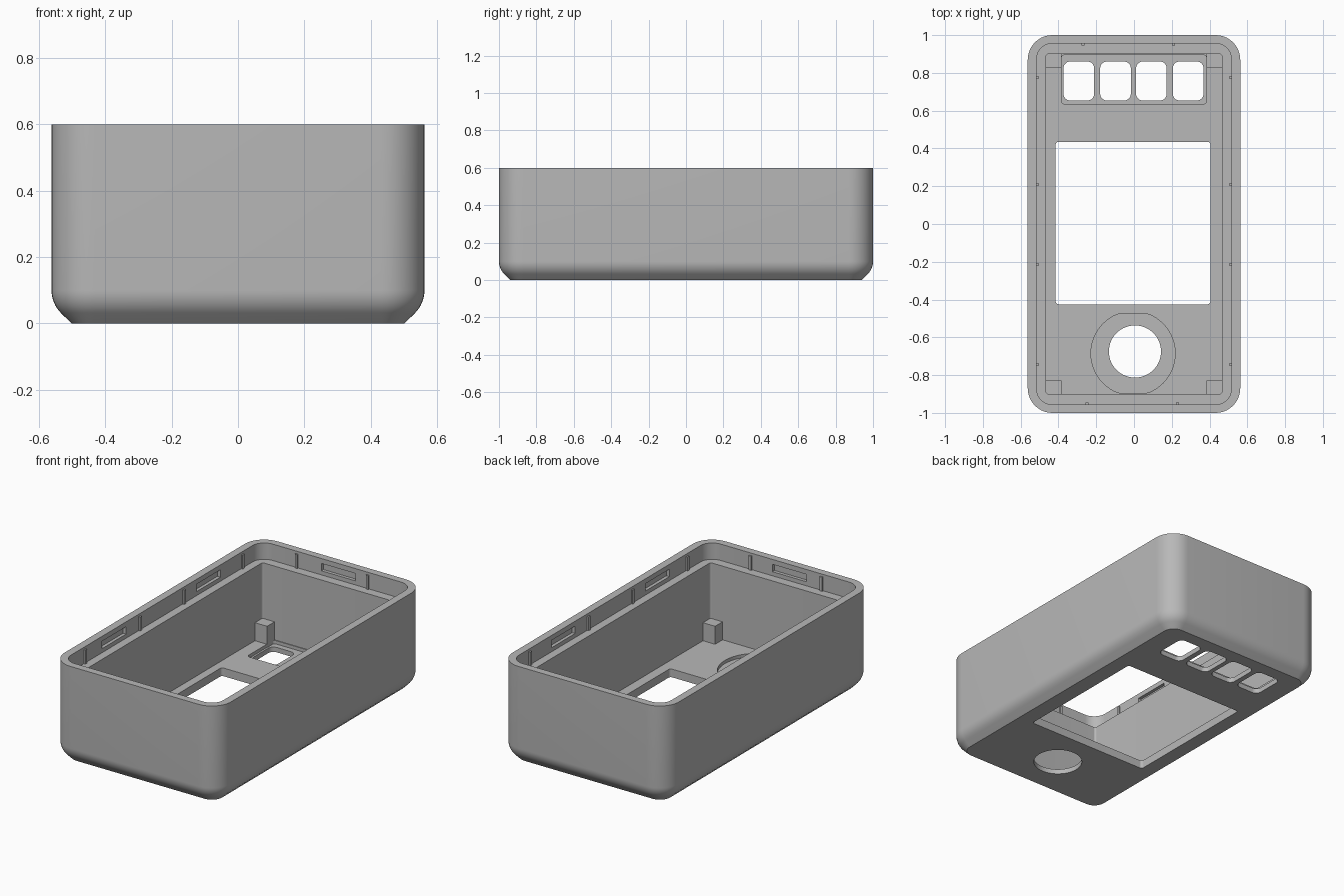
import bpy, bmesh, math

cube = bpy.data.objects.get("Cube")
if cube:
    bpy.data.objects.remove(cube)

grey = bpy.data.materials.new("case_grey")
grey.use_nodes = True
colour = (0.48, 0.48, 0.48, 1)
grey.diffuse_color = colour
grey.node_tree.nodes["Principled BSDF"].inputs["Base Color"].default_value = colour

FLOOR, LEDGE, TOP = 0.05, 0.5, 0.6
WALL_X, WALL_Y = 0.515, 0.955
CAVITY_X, CAVITY_Y = 0.465, 0.9


def outline(hx, hy, r, steps=10):
    """Rounded rectangle, counter-clockwise."""
    pts = []
    for q, (sx, sy) in enumerate([(1, 1), (-1, 1), (-1, -1), (1, -1)]):
        for i in range(steps + 1):
            a = math.pi / 2 * (q + i / steps)
            pts.append((sx * (hx - r) + r * math.cos(a), sy * (hy - r) + r * math.sin(a)))
    return pts


def loft(name, rings, cx=0, cy=0):
    """Closed solid through (points, z) rings, bottom to top."""
    bm = bmesh.new()
    loops = [[bm.verts.new((x + cx, y + cy, z)) for x, y in pts] for pts, z in rings]
    n = len(loops[0])
    for a, b in zip(loops, loops[1:]):
        for i in range(n):
            j = (i + 1) % n
            bm.faces.new((a[i], a[j], b[j], b[i]))
    bm.faces.new(loops[0][::-1])
    bm.faces.new(loops[-1])
    mesh = bpy.data.meshes.new(name)
    bm.to_mesh(mesh)
    bm.free()
    mesh.materials.append(grey)
    obj = bpy.data.objects.new(name, mesh)
    bpy.context.scene.collection.objects.link(obj)
    return obj


def block(name, cx, cy, hx, hy, z0, z1, r=0.0):
    pts = outline(hx, hy, r) if r else [(hx, hy), (-hx, hy), (-hx, -hy), (hx, -hy)]
    return loft(name, [(pts, z0), (pts, z1)], cx, cy)


def cut(body, cutter):
    cutter.hide_render = True
    mod = body.modifiers.new("cut", "BOOLEAN")
    mod.operation, mod.solver, mod.object = "DIFFERENCE", "EXACT", cutter
    bpy.context.view_layer.objects.active = body
    bpy.ops.object.modifier_apply(modifier=mod.name)
    bpy.data.objects.remove(cutter)


# Outer shell: chamfered foot blending into upright walls
profile = [(0.06, 0.0)]
R = 0.097
for i in range(9):
    a = math.pi / 4 * (1 - i / 8)
    profile.append((R * (1 - math.cos(a)), 0.1 - R * math.sin(a)))
profile.append((0, TOP))
case = loft("case", [(outline(0.5625 - d, 1 - d, 0.13 - d), z) for d, z in profile])

# Main cavity and the wider lid seat
cut(case, block("cavity", 0, 0, CAVITY_X, CAVITY_Y, FLOOR, 0.7, 0.012))
cut(case, block("lid_seat", 0, 0, WALL_X, WALL_Y, LEDGE, 0.8, 0.08))

# Button pocket and four button holes
cut(case, block("button_pocket", 0, 0.765, 0.385, 0.13, 0.03, 0.2, 0.02))
for x in (-0.292, -0.098, 0.092, 0.287):
    cut(case, block("button_hole", x, 0.757, 0.081, 0.103, -0.1, 0.2, 0.035))

# Display window
cut(case, block("window", -0.005, 0.005, 0.41, 0.43, -0.1, 0.2, 0.016))

# Dial pocket with flattened ends, and the dial hole
ring = [(math.cos(2 * math.pi * i / 64), math.sin(2 * math.pi * i / 64)) for i in range(64)]
pocket = [(0.223 * x, max(-0.21, min(0.21, 0.223 * y))) for x, y in ring]
cut(case, loft("dial_pocket", [(pocket, 0.03), (pocket, 0.2)], -0.005, -0.685))
hole = [(0.138 * x, 0.138 * y) for x, y in ring]
cut(case, loft("dial_hole", [(hole, -0.1), (hole, 0.2)], 0.005, -0.675))

# Snap slots in the lid seat walls
for s in (-1, 1):
    for y in (-0.46, 0.45):
        cut(case, block("side_slot", s * WALL_X, y, 0.02, 0.115, 0.525, 0.57))
    cut(case, block("end_slot", s * 0.02 - 0.01, s * WALL_Y, 0.115, 0.02, 0.525, 0.57))

# Guide ribs beside the slots
for s in (-1, 1):
    for y in (-0.745, -0.215, 0.21, 0.775):
        block("side_rib", s * WALL_X, y, 0.01, 0.008, LEDGE - 0.005, 0.585)
for x, y in ((-0.27, WALL_Y), (0.21, WALL_Y), (-0.25, -WALL_Y), (0.23, -WALL_Y)):
    block("end_rib", x, y, 0.008, 0.01, LEDGE - 0.005, 0.585)

# Corner support posts
for sx in (-1, 1):
    for sy in (-1, 1):
        block("corner_post", sx * 0.43, sy * 0.87, 0.047, 0.042, 0.025, 0.16)

# Smooth rounded walls, sharp edges kept
bpy.ops.object.select_all(action="DESELECT")
case.select_set(True)
bpy.context.view_layer.objects.active = case
bpy.ops.object.shade_smooth_by_angle(angle=math.radians(30))
